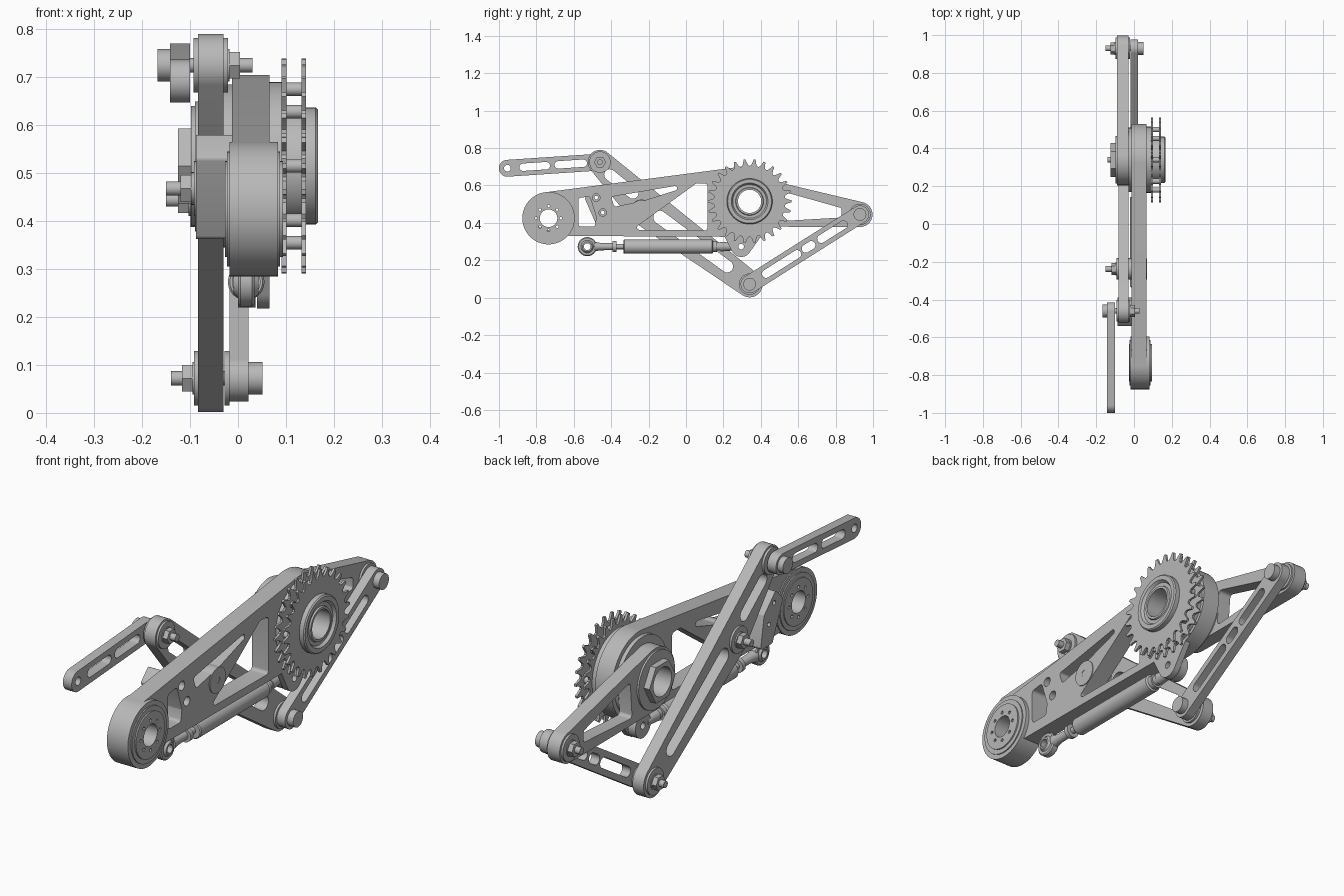
import bpy, bmesh
from math import cos, sin, tau, radians
from mathutils import Matrix, Vector
from mathutils.geometry import convex_hull_2d

if "Cube" in bpy.data.objects:
    bpy.data.objects.remove(bpy.data.objects["Cube"])

steel = bpy.data.materials.new("plain_grey")
steel.use_nodes = True
GREY = (0.48, 0.48, 0.48, 1)
steel.diffuse_color = GREY
steel.node_tree.nodes["Principled BSDF"].inputs["Base Color"].default_value = GREY


# ---------- helpers: profiles live in the side plane as (y, z) ----------
def circle(c, r, n=48, turn=0.0):
    return [(c[0] + r * cos(tau * (i + turn) / n), c[1] + r * sin(tau * (i + turn) / n)) for i in range(n)]


def hull(*discs):
    """Outline wrapped round discs given as (y, z, radius)."""
    pts = [p for y, z, r in discs for p in circle((y, z), r, 64 if r > 0.03 else 24)]
    return [pts[i] for i in convex_hull_2d([Vector(p) for p in pts])]


def slot(a, b, t0, t1, r):
    """Rounded slot lying on the line a-b between fractions t0 and t1."""
    a, b = Vector(a), Vector(b)
    p, q = a.lerp(b, t0), a.lerp(b, t1)
    return hull((p.x, p.y, r), (q.x, q.y, r))


def finish(name, bm):
    bmesh.ops.remove_doubles(bm, verts=bm.verts, dist=1e-5)
    bmesh.ops.recalc_face_normals(bm, faces=bm.faces)
    me = bpy.data.meshes.new(name)
    bm.to_mesh(me)
    bm.free()
    me.materials.clear()
    me.materials.append(steel)
    me.shade_smooth()
    me.set_sharp_from_angle(angle=radians(30))
    ob = bpy.data.objects.new(name, me)
    bpy.context.scene.collection.objects.link(ob)
    return ob


def plate(name, x0, x1, outline, *holes):
    """Side profile with holes, extruded from x0 to x1."""
    cu = bpy.data.curves.new(name, "CURVE")
    cu.dimensions = "2D"
    cu.fill_mode = "BOTH"
    cu.extrude = (x1 - x0) / 2
    for loop in (outline, *holes):
        sp = cu.splines.new("POLY")
        sp.points.add(len(loop) - 1)
        for p, (y, z) in zip(sp.points, loop):
            p.co = (y, z, 0, 1)
        sp.use_cyclic_u = True
    tmp = bpy.data.objects.new(name + "_profile", cu)
    me = bpy.data.meshes.new_from_object(tmp)
    bm = bmesh.new()
    bm.from_mesh(me)
    bpy.data.objects.remove(tmp)
    bpy.data.curves.remove(cu)
    bpy.data.meshes.remove(me)
    to_side = Matrix(((0, 0, 1, (x0 + x1) / 2), (1, 0, 0, 0), (0, 1, 0, 0), (0, 0, 0, 1)))
    bm.transform(to_side)
    return finish(name, bm)


def lathe(name, axis, origin, profile, closed=False):
    """Spin (along, radius) points about the X or Y axis."""
    bm = bmesh.new()
    def point(a, r):
        return Vector((a, 0, r) if axis == "X" else (0, a, r)) + Vector(origin)
    vs = [bm.verts.new(point(a, r)) for a, r in profile]
    pairs = list(zip(vs, vs[1:])) + ([(vs[-1], vs[0])] if closed else [])
    es = [bm.edges.new(p) for p in pairs]
    bmesh.ops.spin(bm, geom=vs + es, cent=origin, axis=(1, 0, 0) if axis == "X" else (0, 1, 0),
                   angle=tau, steps=48)
    return finish(name, bm)


# ---------- joint centres ----------
FRONT, AXLE, PIVOT = (-0.735, 0.425), (0.34, 0.515), (-0.238, 0.468)
TOP, LOW, REAR, TIP = (-0.46, 0.725), (0.34, 0.072), (0.93, 0.445), (-0.955, 0.692)
BORE = 0.062
bolt_holes = [(-0.48, 0.535), (-0.445, 0.455)]

# ---------- main arm ----------
plate("main_arm", -0.013, 0.066,
      hull((-0.735, 0.465, 0.1), (-0.62, 0.345, 0.015), (*AXLE, 0.19)),
      circle(FRONT, 0.1), circle(AXLE, 0.1),
      hull((-0.56, 0.52, 0.015), (-0.525, 0.525, 0.015), (-0.495, 0.43, 0.015), (-0.5, 0.395, 0.015), (-0.56, 0.395, 0.015)),
      hull((-0.385, 0.53, 0.012), (-0.06, 0.585, 0.012), (-0.23, 0.53, 0.012), (-0.375, 0.5, 0.012)),
      hull((-0.25, 0.375, 0.012), (0.1, 0.375, 0.015), (0.1, 0.595, 0.015), (0.06, 0.6, 0.012)),
      *[circle(c, 0.02, 24) for c in bolt_holes])
plate("pivot_boss", -0.022, 0.07, circle(PIVOT, 0.055), circle(PIVOT, 0.014, 24))
plate("damper_lug", 0.04, 0.066,
      hull((0.295, 0.273, 0.055), (0.24, 0.37, 0.05), (0.37, 0.37, 0.05)), circle((0.295, 0.273), 0.015, 24))

# ---------- front hub ----------
ring_holes = [circle((FRONT[0] + 0.065 * cos(tau * i / 8), FRONT[1] + 0.065 * sin(tau * i / 8)), 0.007, 12)
              for i in range(8)]
plate("front_hub", -0.018, 0.083, circle(FRONT, 0.14, 72), circle(FRONT, 0.108))
plate("front_bearing", -0.023, 0.088, circle(FRONT, 0.12, 64), circle(FRONT, 0.09))
plate("front_hub_core", -0.027, 0.094, circle(FRONT, 0.1, 64), circle(FRONT, 0.047), *ring_holes)

# ---------- bump stop bracket ----------
plate("stop_bracket", -0.088, -0.013,
      hull((-0.53, 0.53, 0.01), (-0.49, 0.57, 0.01), (-0.42, 0.5, 0.01), (-0.4, 0.375, 0.012), (-0.46, 0.375, 0.012)),
      *[circle(c, 0.01, 16) for c in bolt_holes])

# ---------- sprockets and axle stack ----------
tooth = [(-0.5, 0.190), (-0.33, 0.193), (-0.2, 0.207), (-0.1, 0.225), (0.1, 0.225), (0.2, 0.207), (0.33, 0.193)]
teeth = [(AXLE[0] + r * cos(tau * (i + f) / 26), AXLE[1] + r * sin(tau * (i + f) / 26))
         for i in range(26) for f, r in tooth]
for name, x in (("inner_sprocket", 0.091), ("outer_sprocket", 0.132)):
    plate(name, x, x + 0.01, teeth, circle(AXLE, 0.1))
for i in range(8):
    a = tau * i / 8
    plate("sprocket_spacer", 0.066, 0.132, circle((AXLE[0] + 0.16 * cos(a), AXLE[1] + 0.16 * sin(a)), 0.014, 20))

axle_at = (0, *AXLE)
lathe("sprocket_hub", "X", axle_at,
      [(0.09, 0.118), (0.1, 0.122), (0.162, 0.122), (0.167, 0.117), (0.167, 0.098), (0.155, 0.09),
       (0.155, 0.075), (0.162, 0.072), (0.162, BORE), (0.09, BORE)], True)
lathe("axle_tube", "X", axle_at, [(-0.115, 0.07), (0.1, 0.07), (0.1, BORE), (-0.115, BORE)], True)
for name, x0, x1, r in (("sprocket_carrier", 0.064, 0.091, 0.175), ("arm_bearing", -0.013, 0.066, 0.105),
                        ("arm_spacer", -0.03, -0.012, 0.17), ("axle_flange", -0.098, -0.089, 0.125)):
    plate(name, x0, x1, circle(AXLE, r, 72), circle(AXLE, BORE))
plate("axle_nut", -0.125, -0.098, circle(AXLE, 0.09, 6), circle(AXLE, BORE))

# ---------- rear link ----------
plate("rear_link", -0.09, -0.03, hull((*AXLE, 0.135), (*REAR, 0.067)),
      circle(AXLE, BORE), circle(REAR, 0.015, 24),
      hull((0.525, 0.55, 0.015), (0.515, 0.425, 0.015), (0.82, 0.44, 0.012), (0.82, 0.47, 0.012)))

# ---------- rocker ----------
plate("rocker", -0.083, -0.03, hull((*TOP, 0.065), (*PIVOT, 0.075), (*LOW, 0.07)),
      slot((-0.42, 0.667), (-0.26, 0.54), 0.08, 0.85, 0.03),
      hull((-0.14, 0.43, 0.035), (0.22, 0.167, 0.032)),
      *[circle(c, 0.015, 24) for c in (TOP, PIVOT, LOW)])

# ---------- slotted couplers ----------
plate("front_coupler", -0.142, -0.1, hull((*TIP, 0.045), (*TOP, 0.045)), circle(TIP, 0.018, 24),
      slot(TIP, TOP, 0.17, 0.42, 0.02), slot(TIP, TOP, 0.55, 0.82, 0.02))
plate("rear_coupler", -0.018, 0.022, hull((*LOW, 0.048), (*REAR, 0.048)),
      *[slot(LOW, REAR, a, b, 0.022) for a, b in ((0.15, 0.43), (0.51, 0.56), (0.65, 0.85))])


# ---------- joint pins: head, washers, hex nut and stud ----------
def pin(name, c, head, nut, tip, washers, head_r=0.034):
    """head, nut and tip are x positions; the pin runs from head to tip."""
    d = 1 if head > tip else -1
    parts = [("stud", tip, head, 0.015, 24), ("nut", nut, nut + 0.024 * d, 0.032, 6)]
    if head_r:
        parts.append(("head", head - 0.03 * d, head, head_r, 40))
    parts += [("washer", w, w + 0.01, 0.057, 48) for w in washers]
    parts.append(("collar", nut + 0.022 * d, nut + 0.036 * d, 0.034, 32))
    for part, a, b, r, n in parts:
        plate(name + "_" + part, min(a, b), max(a, b), circle(c, r, n))


pin("top_pin", TOP, -0.168, 0.004, 0.03, (-0.093, -0.031))
pin("low_pin", LOW, 0.051, -0.117, -0.14, (-0.092, -0.028))
pin("rear_pin", REAR, 0.051, -0.125, -0.15, (-0.099, -0.031))
pin("pivot_pin", PIVOT, 0.068, -0.12, -0.15, (-0.092, -0.031), 0)

# ---------- damper ----------
SX, SZ = 0.017, 0.273
lathe("damper_body", "Y", (SX, 0, SZ),
      [(-0.335, 0), (-0.335, 0.034), (-0.33, 0.038), (0.14, 0.038), (0.145, 0.03), (0.165, 0.03),
       (0.165, 0.022), (0.185, 0.022), (0.185, 0.026), (0.26, 0.02), (0.26, 0)])
lathe("damper_rod", "Y", (SX, 0, SZ),
      [(-0.49, 0), (-0.49, 0.026), (-0.46, 0.02), (-0.392, 0.018), (-0.392, 0.03), (-0.372, 0.03),
       (-0.372, 0.014), (-0.33, 0.014), (-0.33, 0)])
EYE = (-0.528, SZ)
lathe("front_eye", "X", (SX, *EYE),
      [(-0.017, 0.046), (-0.012, 0.051), (0.012, 0.051), (0.017, 0.046), (0.017, 0.034), (-0.017, 0.034)], True)
lathe("front_eye_ball", "X", (SX, *EYE),
      [(-0.026, 0.026), (-0.012, 0.036), (0.012, 0.036), (0.026, 0.026), (0.026, 0.018), (-0.026, 0.018)], True)
plate("rear_eye", 0.0, 0.036, circle((0.295, SZ), 0.053), circle((0.295, SZ), 0.015, 24))
